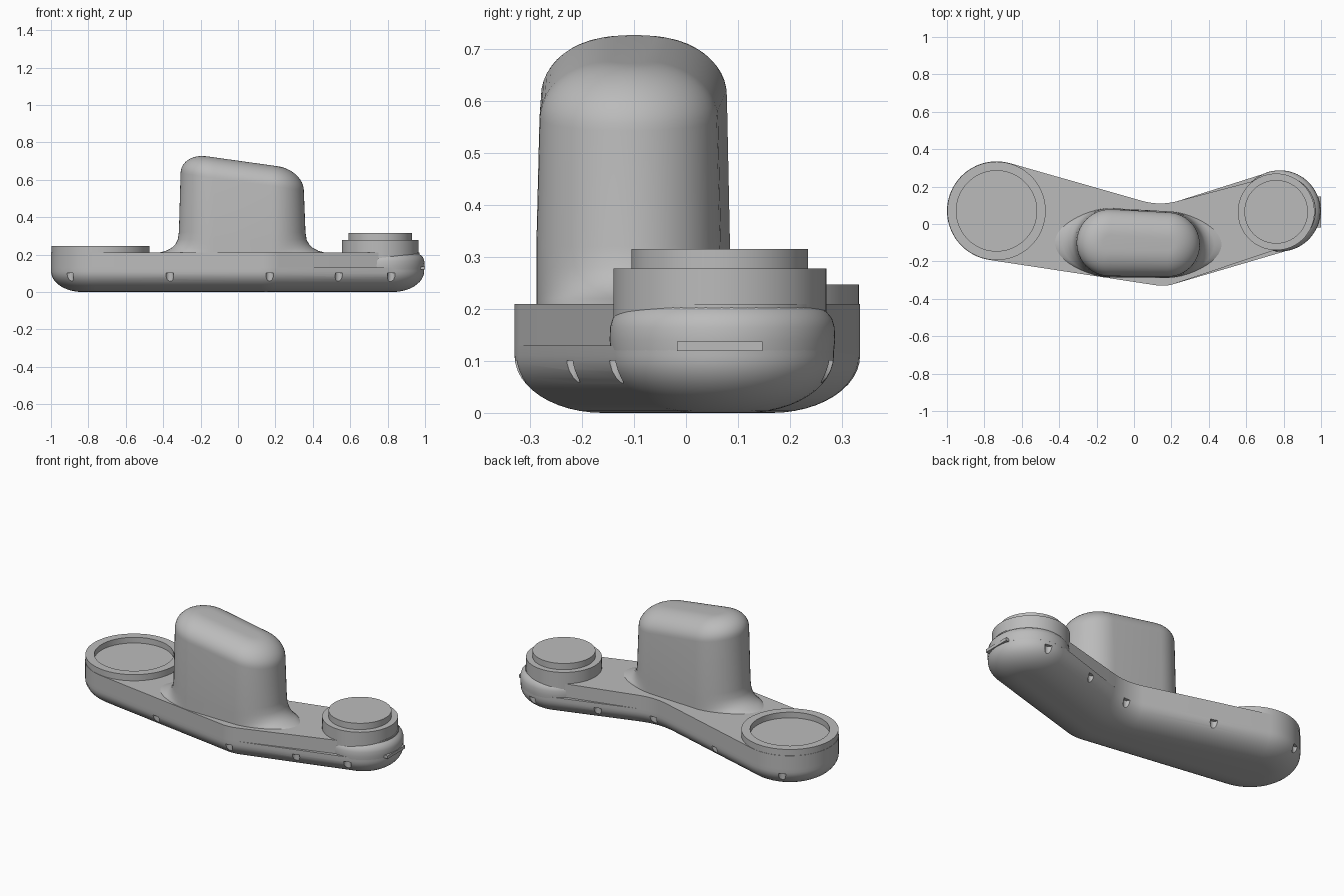
import bpy, bmesh
from math import sin, cos, acos, atan2, pi, tau, hypot, radians

if "Cube" in bpy.data.objects:
    bpy.data.objects.remove(bpy.data.objects["Cube"], do_unlink=True)

grey = bpy.data.materials.new("plain_grey")
grey.use_nodes = True
grey.diffuse_color = (0.5, 0.5, 0.5, 1)
grey.node_tree.nodes["Principled BSDF"].inputs["Base Color"].default_value = (0.5, 0.5, 0.5, 1)


def finish(name, bm):
    bmesh.ops.recalc_face_normals(bm, faces=bm.faces)
    mesh = bpy.data.meshes.new(name)
    bm.to_mesh(mesh)
    bm.free()
    mesh.materials.append(grey)
    obj = bpy.data.objects.new(name, mesh)
    bpy.context.collection.objects.link(obj)
    return obj


def smooth(obj):
    bpy.ops.object.select_all(action='DESELECT')
    obj.select_set(True)
    bpy.context.view_layer.objects.active = obj
    bpy.ops.object.shade_smooth_by_angle(angle=radians(35))


def loft(name, rings):
    """Skin a stack of matching rings and cap both ends."""
    bm = bmesh.new()
    loops = [[bm.verts.new(p) for p in ring] for ring in rings]
    n = len(loops[0])
    for a, b in zip(loops, loops[1:]):
        for i in range(n):
            j = (i + 1) % n
            bm.faces.new((a[i], a[j], b[j], b[i]))
    bm.faces.new(loops[0][::-1])
    bm.faces.new(loops[-1])
    return finish(name, bm)


def lathe(name, cx, cy, profile, n=72):
    obj = loft(name, [[(cx + r * cos(tau * i / n), cy + r * sin(tau * i / n), z)
                       for i in range(n)] for r, z in profile])
    smooth(obj)
    return obj


def belt(circles, inset=0, flare=0, n=24):
    """Outline wrapped around circles; a negative radius bends it inwards."""
    normals = []
    for (x, y, r), (x2, y2, r2) in zip(circles, circles[1:] + circles[:1]):
        dx, dy = x2 - x, y2 - y
        normals.append(atan2(dy, dx) - acos((r - r2) / hypot(dx, dy)))
    points = []
    for k, (x, y, r) in enumerate(circles):
        start, turn = normals[k - 1], (normals[k] - normals[k - 1]) % tau
        if r < 0:
            turn -= tau
        for i in range(n + 1):
            a = start + turn * i / n
            c, s = cos(a), sin(a)
            points.append((x + (r - inset) * c + flare * c * abs(c), y + (r - inset) * s))
    return points


# Bent base with a rounded underside
def base_outline(inset=0, end=0.215):
    return belt([(-0.735, 0.07, 0.265), (0.15, -0.11, 0.22),
                 (0.78, 0.07, end), (0.14, 0.46, -0.35)], inset)


rings = []
for i in range(13):
    t = pi / 2 * (1 - i / 12)
    rings.append([(x, y, 0.11 * (1 - sin(t))) for x, y in base_outline(0.17 * (1 - cos(t)))])
for z, end in ((0.13, 0.215), (0.13, 0.19), (0.21, 0.19)):
    rings.append([(x, y, z) for x, y in base_outline(0, end)])
base = loft("base_body", rings)

# Small slots cut around the lower edge
bm = bmesh.new()
slots = [(-0.9, -0.137), (-0.365, -0.254), (0.17, -0.33), (0.54, -0.225), (0.82, -0.141),
         (0.82, 0.281), (0.45, 0.191), (0.14, 0.11), (-0.35, 0.237), (-0.85, 0.309)]
for x, y in slots:
    made = bmesh.ops.create_cone(bm, cap_ends=True, segments=12, radius1=0.021,
                                 radius2=0.021, depth=0.045)
    bmesh.ops.translate(bm, verts=made["verts"], vec=(x, y, 0.078))
cutter = finish("slot_cutter", bm)
cutter.hide_render = True
cut = base.modifiers.new("slots", 'BOOLEAN')
cut.operation, cut.solver, cut.object = 'DIFFERENCE', 'EXACT', cutter
bpy.context.view_layer.objects.active = base
bpy.ops.object.modifier_apply(modifier=cut.name)
bpy.data.objects.remove(cutter, do_unlink=True)
smooth(base)

# Open dish on the right
lathe("dish_rim", -0.735, 0.07, [(0.263, 0.19), (0.263, 0.247), (0.215, 0.247), (0.215, 0.213)])

# Rounded shoulder, collar and knob on the left
lathe("end_shoulder", 0.78, 0.07, [(0.2, 0.115), (0.215, 0.12), (0.217, 0.14), (0.216, 0.165),
                                   (0.211, 0.182), (0.2, 0.195), (0.186, 0.205)])
lathe("knob_collar", 0.76, 0.065, [(0.205, 0.18), (0.205, 0.278)])
lathe("knob_cap", 0.76, 0.065, [(0.17, 0.26), (0.17, 0.315)])
bm = bmesh.new()
bmesh.ops.create_cube(bm, size=1)
for v in bm.verts:
    v.co = (0.98 + 0.04 * v.co.x, 0.065 + 0.165 * v.co.y, 0.128 + 0.018 * v.co.z)
finish("end_tab", bm)

# Upright grip: flared foot, straight sides, sloping rounded top
grip = [(-0.128, -0.1, 0.185), (0.18, -0.11, 0.178)]
rings = []
for z, out in ((0.2, 0.13), (0.21, 0.11), (0.22, 0.072), (0.235, 0.043), (0.255, 0.022),
               (0.28, 0.009), (0.32, 0.003)):
    rings.append([(x, y, z) for x, y in belt(grip, 0, out)])
for i in range(13):
    t = pi / 2 * i / 12
    rings.append([(x, y, 0.592 + 0.11 * sin(t) - 0.14 * x)
                  for x, y in belt(grip, 0.006 + 0.14 * (1 - cos(t)))])
smooth(loft("grip", rings))
